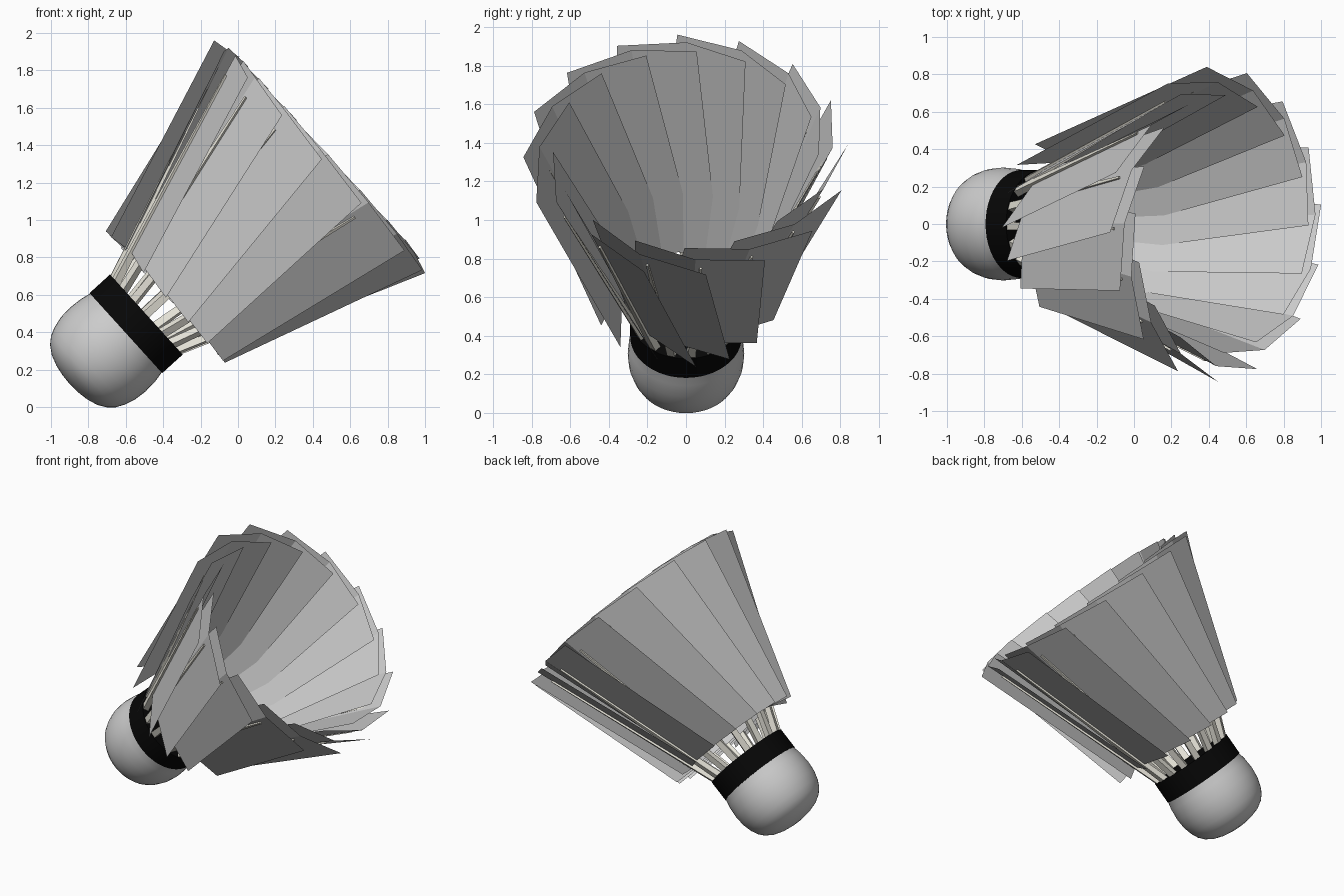
import bpy, bmesh
from math import sin, cos, pi, radians
from mathutils import Vector

if "Cube" in bpy.data.objects:
    bpy.data.objects.remove(bpy.data.objects["Cube"])

TILT = radians(42.2)
AXIS = Vector((cos(TILT), 0, sin(TILT)))      # cork -> feather tips
UP = Vector((-sin(TILT), 0, cos(TILT)))       # across the axis, in the xz plane
SIDE = Vector((0, 1, 0))
ORIGIN = Vector((-0.49, 0, 0.495))            # centre of the band's upper rim
# 16 feathers, slightly closer than even, leaving one wider gap
ANGLES = [radians(270 + 22 * k) for k in range(16)]


def point(s, rad, tang=0.0, phi=0.0):
    """s along the axis, rad outward and tang sideways at angle phi."""
    a = rad * cos(phi) - tang * sin(phi)
    b = rad * sin(phi) + tang * cos(phi)
    return ORIGIN + AXIS * s + UP * a + SIDE * b


def finish(name, bm, color=None, smooth=False, recalc=True):
    if recalc:
        bmesh.ops.recalc_face_normals(bm, faces=bm.faces[:])
    me = bpy.data.meshes.new(name)
    bm.to_mesh(me)
    bm.free()
    ob = bpy.data.objects.new(name, me)
    bpy.context.collection.objects.link(ob)
    if color:
        mat = bpy.data.materials.new(name + "_material")
        mat.diffuse_color = color
        mat.use_nodes = True
        mat.node_tree.nodes["Principled BSDF"].inputs["Base Color"].default_value = mat.diffuse_color
        me.materials.append(mat)
    if smooth:
        bpy.ops.object.select_all(action='DESELECT')
        ob.select_set(True)
        bpy.context.view_layer.objects.active = ob
        bpy.ops.object.shade_smooth_by_angle(angle=radians(35))
    return ob


def lathe(name, profile, color=None, n=48):
    """Revolve (s, r) points around the tilted axis and cap both ends."""
    bm = bmesh.new()
    rings = [[bm.verts.new(point(s, r, 0, 2 * pi * i / n)) for i in range(n)]
             for s, r in profile]
    for lo, hi in zip(rings, rings[1:]):
        for i in range(n):
            j = (i + 1) % n
            bm.faces.new((lo[i], lo[j], hi[j], hi[i]))
    bm.faces.new(rings[0])
    bm.faces.new(rings[-1])
    return finish(name, bm, color, smooth=True)


# Rounded cork head
lathe("cork_head", [(-0.02, 0.28), (-0.148, 0.285), (-0.20, 0.296), (-0.28, 0.302),
                    (-0.35, 0.296), (-0.41, 0.279), (-0.455, 0.257), (-0.49, 0.226),
                    (-0.52, 0.18), (-0.54, 0.12), (-0.55, 0.06), (-0.553, 0.01)])

# Black band around the cork
lathe("band", [(-0.148, 0.28), (-0.148, 0.289), (0, 0.289), (0, 0.27)],
      (0.002, 0.002, 0.002, 1))

# Overlapping vanes, gently folded along the quill; the inner half tucks
# behind the neighbouring feather
bm = bmesh.new()
BOTTOM = [(0.138, 0.34, -0.333), (0.165, 0.33, 0.02), (0.19, 0.18, 0.27)]
TOP = [(1.253, 0.776, -0.33), (1.283, 0.76, 0.03), (1.295, 0.605, 0.33)]
for phi in ANGLES:
    low = [bm.verts.new(point(*p, phi)) for p in BOTTOM]
    high = [bm.verts.new(point(*p, phi)) for p in TOP]
    for i in range(2):
        bm.faces.new((low[i], high[i], high[i + 1], low[i + 1]))
finish("feather_vanes", bm, recalc=False)

# Tapered square quills from the cork to near the vane tips
bm = bmesh.new()
for phi in ANGLES:
    rings = []
    for s, r, w in ((-0.03, 0.25, 0.022), (1.175, 0.727, 0.006)):
        rings.append([bm.verts.new(point(s, r + i * w, j * w, phi))
                      for i, j in ((-1, -1), (1, -1), (1, 1), (-1, 1))])
    for i in range(4):
        j = (i + 1) % 4
        bm.faces.new((rings[0][i], rings[0][j], rings[1][j], rings[1][i]))
    for ring in rings:
        bm.faces.new(ring)
finish("quills", bm, (0.8, 0.78, 0.7, 1))
